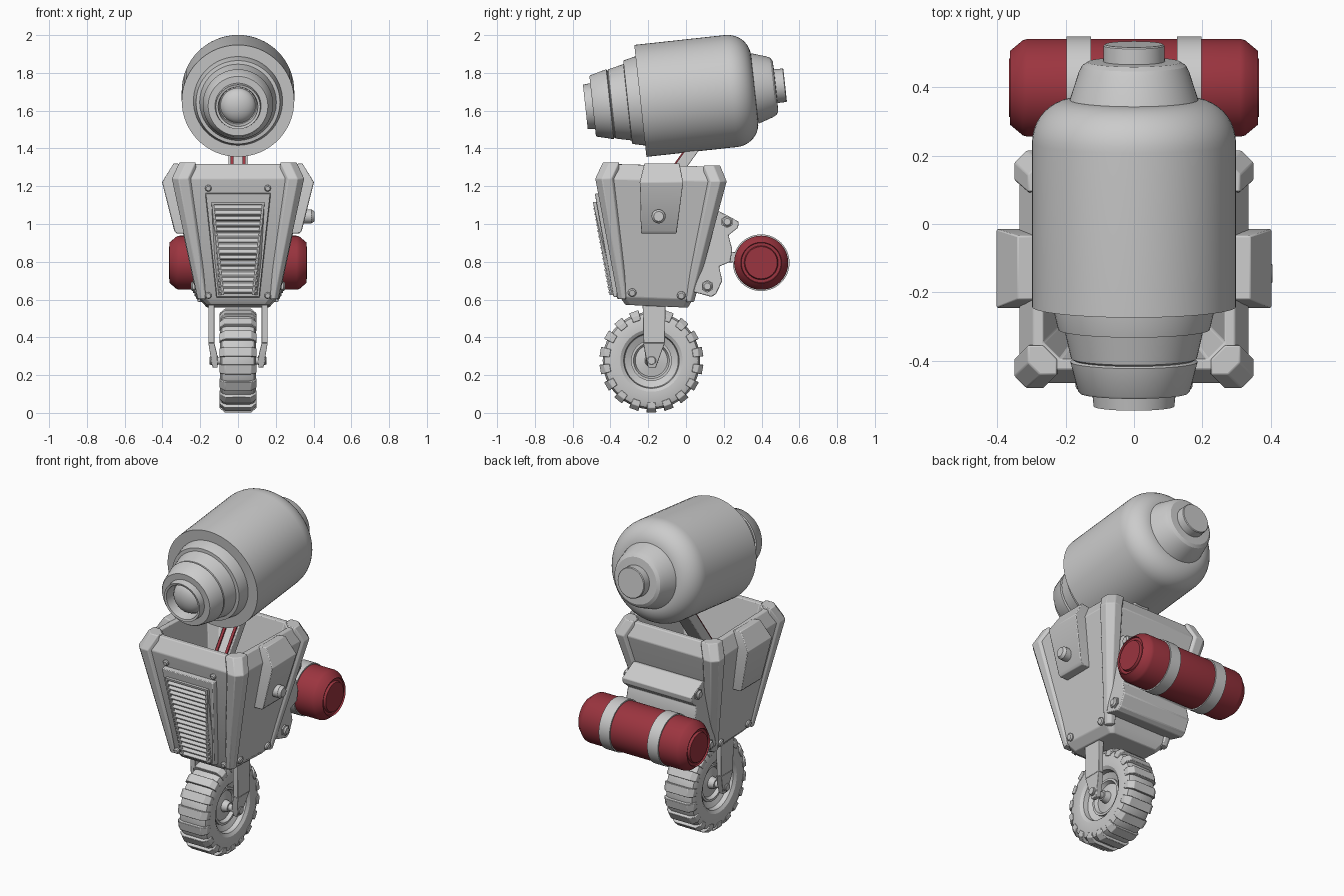
import bpy, bmesh
from math import sin, cos, pi, radians
from mathutils import Vector, Matrix

if "Cube" in bpy.data.objects:
    bpy.data.objects.remove(bpy.data.objects["Cube"])

red = bpy.data.materials.new("red_paint")
red.diffuse_color = (0.33, 0.035, 0.05, 1)
red.use_nodes = True
red.node_tree.nodes["Principled BSDF"].inputs["Base Color"].default_value = red.diffuse_color


def finish(name, bm, mat=None, bevel=0.0, matrix=None):
    bmesh.ops.recalc_face_normals(bm, faces=bm.faces[:])
    me = bpy.data.meshes.new(name)
    bm.to_mesh(me)
    bm.free()
    me.shade_smooth()
    me.set_sharp_from_angle(angle=radians(30))
    ob = bpy.data.objects.new(name, me)
    bpy.context.collection.objects.link(ob)
    if matrix:
        ob.matrix_world = matrix
    if mat:
        me.materials.append(mat)
    if bevel:
        m = ob.modifiers.new("edge_bevel", 'BEVEL')
        m.width, m.segments, m.limit_method = bevel, 2, 'ANGLE'
        m.angle_limit = radians(30)
    return ob


def lathe(name, profile, matrix, mat=None, steps=64):
    """Spin (along, radius) points about the local z axis."""
    bm = bmesh.new()
    vs = [bm.verts.new((r, 0, t)) for t, r in profile]
    es = [bm.edges.new(p) for p in zip(vs, vs[1:])]
    bmesh.ops.spin(bm, geom=vs + es, cent=(0, 0, 0), axis=(0, 0, 1), angle=2 * pi, steps=steps)
    bmesh.ops.remove_doubles(bm, verts=bm.verts[:], dist=1e-5)
    return finish(name, bm, mat, 0, matrix)


def hulls(name, groups, mat=None, bevel=0.0):
    """One object made of a convex block per group of points."""
    out = bmesh.new()
    for pts in groups:
        bm = bmesh.new()
        for p in pts:
            bm.verts.new(p)
        r = bmesh.ops.convex_hull(bm, input=bm.verts[:])
        junk = {v for v in r["geom_interior"] + r["geom_unused"] if isinstance(v, bmesh.types.BMVert)}
        bmesh.ops.delete(bm, geom=list(junk), context='VERTS')
        bmesh.ops.dissolve_limit(bm, angle_limit=0.03, verts=bm.verts[:], edges=bm.edges[:])
        tmp = bpy.data.meshes.new("tmp")
        bm.to_mesh(tmp)
        bm.free()
        out.from_mesh(tmp)
        bpy.data.meshes.remove(tmp)
    return finish(name, out, mat, bevel)


def prism(name, yz, x0, x1, mat=None, bevel=0.0):
    bm = bmesh.new()
    f = bm.faces.new([bm.verts.new((x0, y, z)) for y, z in yz])
    g = bmesh.ops.extrude_face_region(bm, geom=[f])["geom"]
    bmesh.ops.translate(bm, vec=(x1 - x0, 0, 0), verts=[v for v in g if isinstance(v, bmesh.types.BMVert)])
    return finish(name, bm, mat, bevel)


def bolt(name, loc, direction, r=0.017, h=0.014):
    m = Matrix.Translation(loc) @ Vector(direction).to_track_quat('Z', 'Y').to_matrix().to_4x4()
    return lathe(name, [(-0.03, r), (h * .6, r), (h, r * .7), (h, 0)], m, None, 20)


def along_x(y, z):
    return Matrix.Translation((0, y, z)) @ Matrix.Rotation(pi / 2, 4, 'Y')


SIDES = ((1, "right"), (-1, "left"))

# Head: stepped barrel tilted slightly downward at the front
head = Matrix.Translation((0, 0, 1.678)) @ Matrix.Rotation(radians(-83.8), 4, 'X')
dome = [(.24 + .125 * sin(a), .178 + .12 * cos(a)) for a in (i * pi / 20 for i in range(11))]
lathe("head_barrel", [(-.47, 0), (-.47, .098), (-.533, .105), (-.536, .118), (-.497, .122),
      (-.497, .158), (-.49, .164), (-.405, .186), (-.40, .176), (-.395, .184), (-.312, .203),
      (-.31, .222), (-.25, .236), (-.243, .236), (-.243, .298)] + dome +
      [(.365, .188), (.445, .162), (.465, .152), (.476, .135), (.478, .09), (.524, .089), (.528, .085), (.528, 0)], head)
lathe("eye_lens", [(-.47 - .055 * cos(a), .093 * sin(a)) for a in (i * pi / 20 for i in range(11))], head)

# Neck strut with two red rods set on its front face
prism("neck", [(.02, 1.42), (.09, 1.42), (-.14, 1.10), (-.21, 1.10)], -.05, .05, None, .005)
for s, side in SIDES:
    prism("neck_rod_" + side, [(.01, 1.42), (.03, 1.42), (-.20, 1.10), (-.22, 1.10)], s * .024, s * .040, red)

# Torso: open-topped tapering shell with chamfered corners
#        half x, front y, back y, front z, back z, chamfer
RINGS = [(.165, -.32, .01, .572, .557, .02), (.205, -.352, .035, .615, .60, .03),
         (.335, -.465, .20, 1.24, 1.225, .06), (.295, -.425, .165, 1.318, 1.303, .05),
         (.265, -.395, .135, 1.318, 1.303, .05), (.20, -.32, .05, .92, .90, .04)]


def octagon(x, yf, yb, zf, zb, c):
    xy = [(x, yf + c), (x, yb - c), (x - c, yb), (c - x, yb), (-x, yb - c), (-x, yf + c), (c - x, yf), (x - c, yf)]
    return [(a, b, zf + (zb - zf) * (b - yf) / (yb - yf)) for a, b in xy]


bm = bmesh.new()
loops = [[bm.verts.new(p) for p in octagon(*r)] for r in RINGS]
for a, b in zip(loops, loops[1:]):
    for i in range(8):
        j = (i + 1) % 8
        bm.faces.new((a[i], a[j], b[j], b[i]))
bm.faces.new(loops[0])
bm.faces.new(loops[-1])
finish("torso_shell", bm, None, .005)

# Corner posts wrapping the torso edges
for s, side in SIDES:
    for end in ("front", "back"):
        pts = []
        for (x, yf, yb, zf, zb, c), k, o, dz in ((RINGS[1], .5, .008, -.012), (RINGS[2], 1, .015, 0), (RINGS[3], 1, .015, .008)):
            y, d, z = (yf, 1, zf) if end == "front" else (yb, -1, zb)
            for px, py in ((o, .07 * k), (o, .02 * k), (-.02 * k, -o), (-.07 * k, -o), (-.028, .07 * k), (-.07 * k, .028)):
                pts.append((s * (x + px), y + d * py, z + dz))
        hulls(f"corner_post_{end}_{side}", [pts], None, .004)


# Front grille panel and louvres
def front(x, z, out):
    return (x, -.465 + (1.24 - z) * .18 - out, z)


hulls("grille_panel", [[front(s * x, z, o) for s in (1, -1) for x, z, o in
      ((.175, 1.165, -.01), (.115, .61, -.01), (.17, 1.16, .032), (.112, .615, .032))]], None, .004)
slats = []
for i in range(16):
    z = 1.10 - i * .0295
    w = .127 - .027 * i / 15
    slats.append([front(s * w, zz, o) for s in (1, -1) for zz, o in
                  ((z, .02), (z, .036), (z - .017, .054), (z - .023, .054), (z - .025, .02))])
hulls("grille_louvres", slats)
hulls("grille_frame", [[front(s * x, z, o) for x in (w, w + .012) for z, w2 in ((1.112, 0), (.625, -.027))
      for o in (.02, .05) for x in (x + w2,)] for s in (1, -1) for w in (.128,)] +
      [[front(s * .14, z, o) for s in (1, -1) for z in (1.104, 1.116) for o in (.02, .05)]])

for s, side in SIDES:
    # Shoulder pads folded over the side walls
    hulls("shoulder_pad_" + side, [[(s * x, y, z) for x, z, y0, y1 in
          ((.29, 1.315, -.22, -.035), (.34, 1.322, -.22, -.035), (.402, 1.222, -.245, -.015),
           (.338, .965, -.238, -.05), (.325, .95, -.238, -.05), (.26, .95, -.238, -.05), (.28, 1.22, -.245, -.015))
          for y in (y0, y1)]], None, .004)
    # Panel bolts
    for z, n in ((1.19, "upper"), (.622, "lower")):
        bolt(f"front_bolt_{n}_{side}", front(s * .157, z, 0), (0, -1, -.18))
    for y, z, n in ((-.285, .637, "front"), (-.025, .622, "back")):
        bolt(f"side_bolt_{n}_{side}", (s * .21, y, z), (s, 0, -.2), .022, .014)
    for y, z, n in ((.218, 1.012, "upper"), (.113, .67, "lower")):
        bolt(f"back_bolt_{n}_{side}", (s * .23, y, z), (s, 0, 0), .025, .02)
        lathe(f"back_washer_{n}_{side}", [(0, .034), (.008, .034), (.008, 0)],
              Matrix.Translation((s * .23, y, z)) @ Matrix.Rotation(s * pi / 2, 4, 'Y'), None, 6)
bolt("pad_knob", (.365, -.145, 1.04), (1, 0, 0), .037, .04)

# Corrugated back panel
prism("back_panel", [(.04, .64), (.10, .90), (.13, 1.06), (.175, 1.068), (.28, 1.012), (.275, .98), (.225, .94),
      (.245, .865), (.235, .80), (.175, .775), (.192, .70), (.16, .63), (.135, .614)], -.23, .23, None, .005)

# Red tank with straps and brackets
half = [(.365, 0), (.365, .085), (.352, .09), (.352, .105), (.362, .108), (.350, .118), (.325, .139), (.31, .143)]
lathe("tank", half + [(-t, r) for t, r in reversed(half)], along_x(.398, .795), red)
for s, side in SIDES:
    lathe("tank_strap_" + side, [(s * t, r) for t, r in ((.125, .13), (.125, .15), (.197, .15), (.197, .13))],
          along_x(.398, .795))
    prism("tank_bracket_" + side, [(.18, .855), (.27, .85), (.27, .80), (.18, .79)], s * .13, s * .192, None, .004)

# Wheel: tyre, tread blocks, rim and axle
WY, WZ = -.183, .277
tyre = [(.035, .10), (.055, .142), (.082, .147), (.094, .165), (.095, .225), (.085, .248), (.06, .258)]
wheel = along_x(WY, WZ)
lathe("tyre", tyre + [(-t, r) for t, r in reversed(tyre)], wheel)
rim = [(.075, 0), (.075, .028), (.04, .035), (.03, .085), (.05, .095), (.05, .108)]
lathe("wheel_rim", rim + [(-t, r) for t, r in reversed(rim)], wheel)
lathe("axle", [(-.152, 0), (-.152, .02), (.152, .02), (.152, 0)], wheel, None, 20)
blocks = []
for i in range(18):
    a = 2 * pi * i / 18
    blocks.append([(s * x, WY + r * sin(a + d), WZ + r * cos(a + d)) for s in (1, -1) for d in (-.095, .095)
                   for x, r in ((.07, .276), (.097, .252), (.098, .222), (.07, .23))])
hulls("tyre_tread", blocks, None, .003)

# Fork legs, cranked inward near the axle
for s, side in SIDES:
    hulls("fork_leg_" + side, [
        [(s * x, y, z) for x in (.125, .157) for z, y0, y1 in ((.60, -.23, -.108), (.37, -.225, -.112)) for y in (y0, y1)],
        [(s * x, y, z) for z, y0, y1, x0, x1 in ((.37, -.225, -.112, .125, .157), (.30, -.215, -.142, .108, .135),
         (.24, -.20, -.16, .108, .135)) for x in (x0, x1) for y in (y0, y1)]], None, .003)
    bolt("axle_nut_" + side, (s * .135, WY, WZ), (s, 0, 0), .024, .015)
